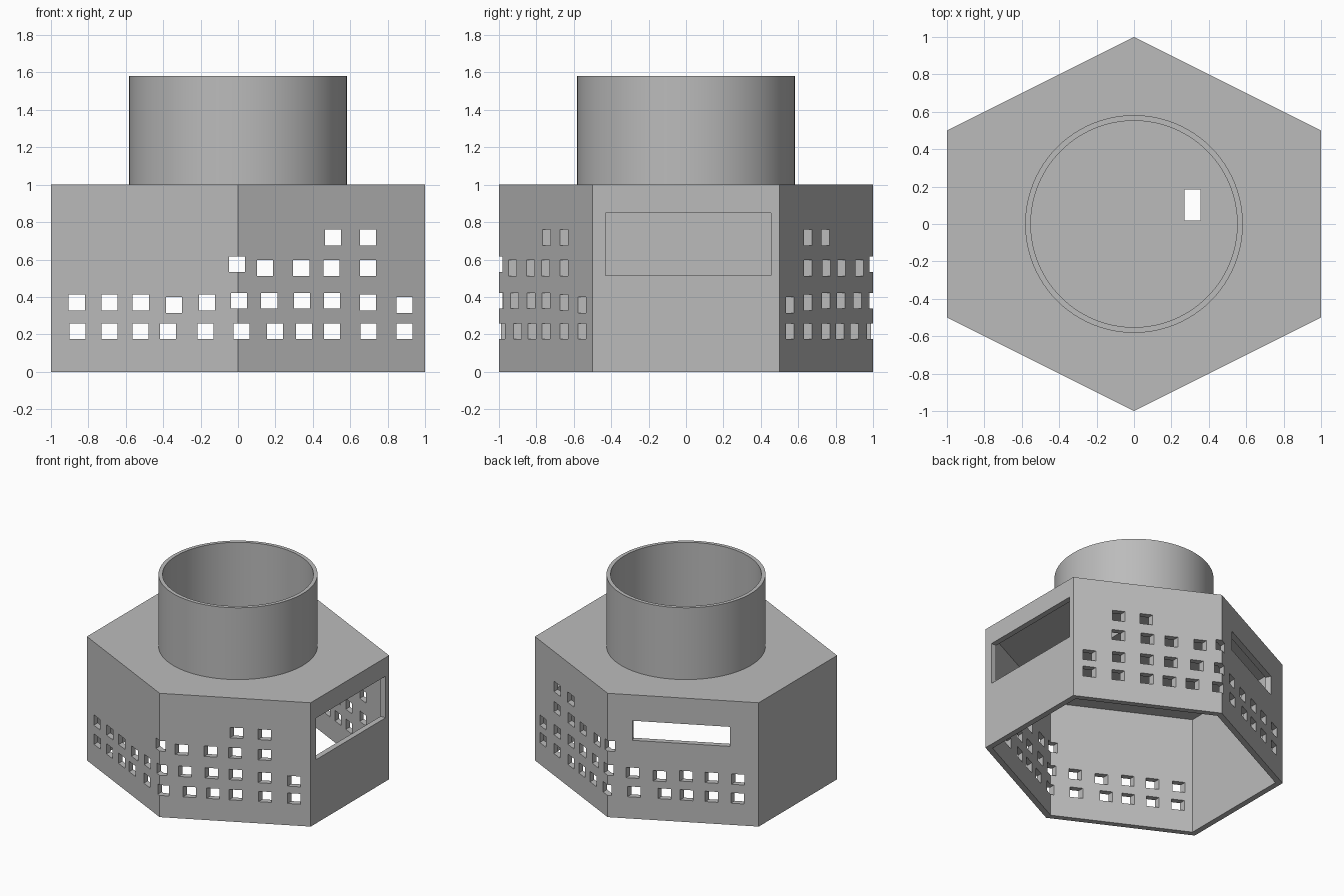
import bpy, bmesh, math
from mathutils import Matrix, Vector

cube = bpy.data.objects.get("Cube")
if cube:
    bpy.data.objects.remove(cube, do_unlink=True)

# Single plain material
grey = bpy.data.materials.new("plain grey")
grey.use_nodes = True
COLOUR = (0.5, 0.5, 0.5, 1)
grey.diffuse_color = COLOUR
grey.node_tree.nodes["Principled BSDF"].inputs["Base Color"].default_value = COLOUR

WALL = 0.045    # wall thickness of the housing
CEILING = 0.95  # underside of the top plate


def make_object(name, bm):
    bmesh.ops.recalc_face_normals(bm, faces=bm.faces)
    mesh = bpy.data.meshes.new(name)
    bm.to_mesh(mesh)
    bm.free()
    mesh.materials.append(grey)
    obj = bpy.data.objects.new(name, mesh)
    bpy.context.scene.collection.objects.link(obj)
    return obj


def hex_prism(name, inset, low, high):
    # Hexagon with its slanted sides moved inwards by the same distance
    slant = inset * math.sqrt(5)
    tip = 1 - slant / 2
    side = 1 - inset
    corner = (2 - slant - side) / 2
    outline = [(0, tip), (-side, corner), (-side, -corner),
               (0, -tip), (side, -corner), (side, corner)]
    bm = bmesh.new()
    base = bm.faces.new([bm.verts.new((x, y, low)) for x, y in outline])
    top = bmesh.ops.extrude_face_region(bm, geom=[base])["geom"]
    bmesh.ops.translate(bm, vec=(0, 0, high - low),
                        verts=[v for v in top if isinstance(v, bmesh.types.BMVert)])
    return make_object(name, bm)


def add_box(bm, centre, size, angle=0):
    matrix = (Matrix.Translation(Vector(centre)) @ Matrix.Rotation(angle, 4, "Z")
              @ Matrix.Diagonal((*size, 1)))
    bmesh.ops.create_cube(bm, size=1, matrix=matrix)


def cut(obj, cutter):
    mod = obj.modifiers.new("cut", "BOOLEAN")
    mod.operation = "DIFFERENCE"
    mod.solver = "EXACT"
    mod.object = cutter
    cutter.hide_render = True
    bpy.context.view_layer.update()
    graph = bpy.context.evaluated_depsgraph_get()
    result = bpy.data.meshes.new_from_object(obj.evaluated_get(graph))
    obj.modifiers.clear()
    obj.data = result
    bpy.data.objects.remove(cutter, do_unlink=True)


# Hollow six-sided housing, open underneath
housing = hex_prism("housing", 0, 0, 1)
cut(housing, hex_prism("hollow_cutter", WALL, -0.2, CEILING))

# Small square holes running straight through front and back
rows = [
    (0.217, [-0.858, -0.688, -0.522, -0.375, -0.174, 0.019,
             0.197, 0.353, 0.503, 0.697, 0.89]),
    (0.37, [-0.862, -0.686, -0.52, -0.166]),
    (0.357, [-0.343, 0.89]),
    (0.38, [0.005, 0.167, 0.342, 0.503]),
    (0.37, [0.694]),
    (0.575, [-0.005]),
    (0.555, [0.145, 0.338, 0.5, 0.695]),
    (0.718, [0.508, 0.694]),
]
bm = bmesh.new()
for z, columns in rows:
    for x in columns:
        add_box(bm, (x, 0, z), (0.086, 2.4, 0.084))
cut(housing, make_object("hole_cutter", bm))

# Wide side window, narrow back slot and slot in the top plate
bm = bmesh.new()
add_box(bm, (1, 0.012, 0.682), (0.3, 0.886, 0.336))
add_box(bm, (-0.488, 0.756, 0.712), (0.72, 0.3, 0.158), math.atan2(1, 2))
add_box(bm, (0.312, 0.102, 1), (0.085, 0.165, 0.3))
cut(housing, make_object("window_cutter", bm))

# Round open collar on top
SEGMENTS = 96
OUTER, INNER, LOW, HIGH = 0.582, 0.552, 1.0, 1.58
bm = bmesh.new()
profile = [(OUTER, LOW), (OUTER, HIGH), (INNER, HIGH), (INNER, LOW)]
points = [bm.verts.new((r, 0, z)) for r, z in profile]
edges = [bm.edges.new(pair) for pair in zip(points, points[1:])]
bmesh.ops.spin(bm, geom=points + edges, cent=(0, 0, 0), axis=(0, 0, 1),
               angle=math.tau, steps=SEGMENTS, use_merge=True)
bmesh.ops.remove_doubles(bm, verts=bm.verts, dist=0.0001)
collar = make_object("collar", bm)
bpy.ops.object.select_all(action="DESELECT")
collar.select_set(True)
bpy.context.view_layer.objects.active = collar
bpy.ops.object.shade_smooth_by_angle(angle=math.radians(30))
